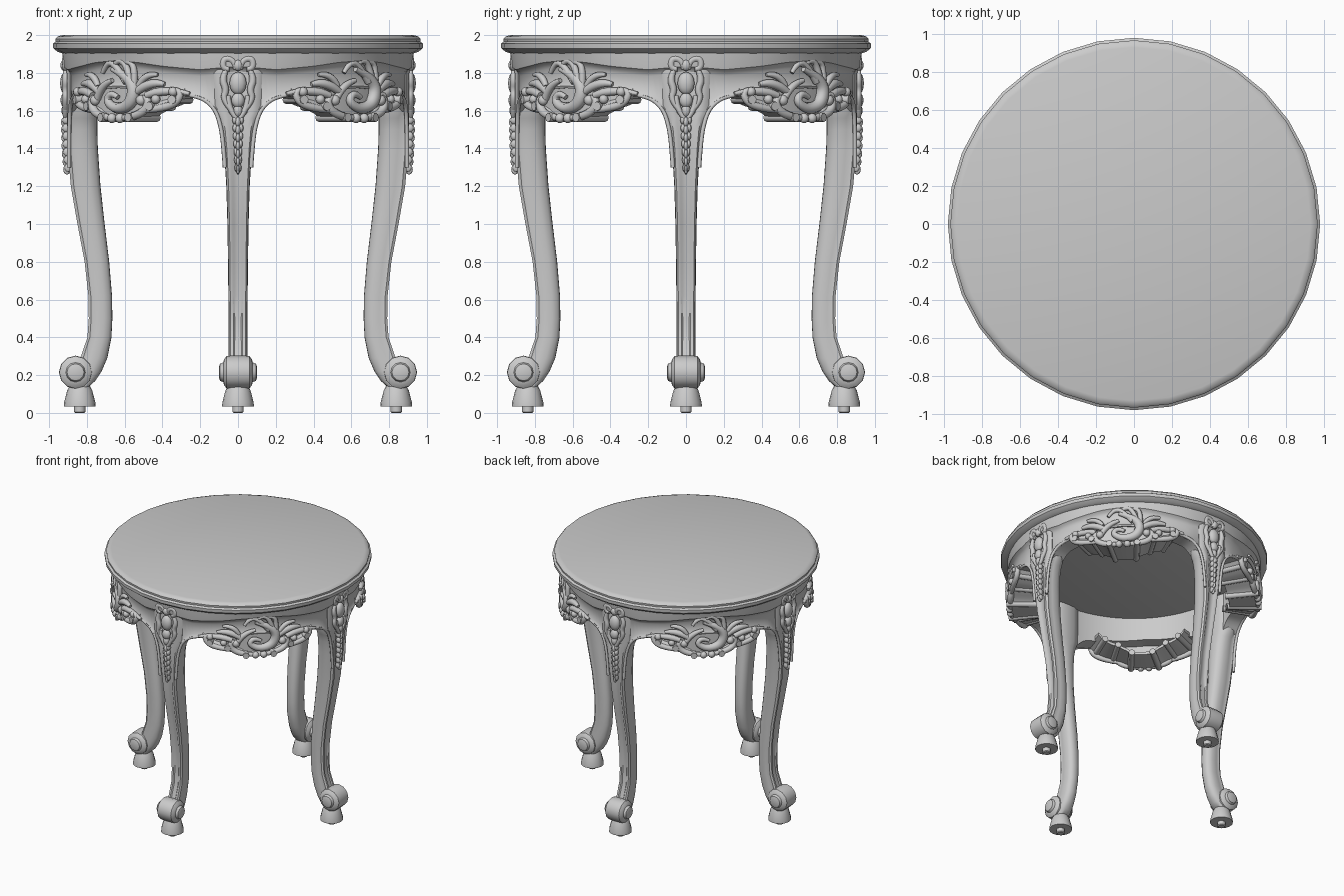
import bpy, bmesh
from math import sin, cos, pi
from mathutils import Vector, Matrix

if "Cube" in bpy.data.objects:
    bpy.data.objects.remove(bpy.data.objects["Cube"])

R = 0.9                      # reference radius for distances along the apron
Q = R * pi / 2               # length of one quarter


def pos(u, z, r):
    return Vector((r * sin(u / R), -r * cos(u / R), z))


def interp(table, x):
    for a, b in zip(table, table[1:]):
        if x <= b[0]:
            t = max(0, (x - a[0]) / (b[0] - a[0]))
            return a[1] + (b[1] - a[1]) * t
    return table[-1][1]


def finish(name, bm, angle=40):
    bmesh.ops.recalc_face_normals(bm, faces=bm.faces)
    me = bpy.data.meshes.new(name)
    bm.to_mesh(me)
    bm.free()
    ob = bpy.data.objects.new(name, me)
    bpy.context.collection.objects.link(ob)
    bpy.ops.object.select_all(action='DESELECT')
    ob.select_set(True)
    bpy.context.view_layer.objects.active = ob
    bpy.ops.object.shade_smooth_by_angle(angle=angle * pi / 180)
    return ob


def loft(name, rings, loop=False, angle=40):
    bm = bmesh.new()
    vs = [[bm.verts.new(p) for p in ring] for ring in rings]
    n = len(vs[0])
    for i in range(len(vs) if loop else len(vs) - 1):
        a, b = vs[i], vs[(i + 1) % len(vs)]
        for j in range(n):
            bm.faces.new((a[j], a[(j + 1) % n], b[(j + 1) % n], b[j]))
    if not loop:
        bm.faces.new(vs[0])
        bm.faces.new(vs[-1])
    return finish(name, bm, angle)


def lathe(name, profile, sides, centre=(0, 0)):
    return loft(name, [[(centre[0] + r * cos(2 * pi * k / sides), centre[1] + r * sin(2 * pi * k / sides), z)
                        for k in range(sides)] for r, z in profile])


def around(ob):
    for k in (1, 2, 3):
        c = ob.copy()
        c.name = ob.name
        c.rotation_euler.z = k * pi / 2
        bpy.context.collection.objects.link(c)


def tubes(name, strokes):
    """Each stroke is a list of (point, radius); carved as smooth tapering rods."""
    cu = bpy.data.curves.new(name, 'CURVE')
    cu.dimensions = '3D'
    cu.bevel_depth = 1
    cu.bevel_resolution = 2
    cu.use_fill_caps = True
    for st in strokes:
        sp = cu.splines.new('NURBS')
        sp.points.add(len(st) - 1)
        for p, (co, rad) in zip(sp.points, st):
            p.co = (*co, 1)
            p.radius = rad
        sp.order_u = min(3, len(st))
        sp.use_endpoint_u = True
        sp.resolution_u = 5
    tmp = bpy.data.objects.new(name + "_curve", cu)
    bpy.context.collection.objects.link(tmp)
    dg = bpy.context.evaluated_depsgraph_get()
    me = bpy.data.meshes.new_from_object(tmp.evaluated_get(dg))
    bpy.data.objects.remove(tmp)
    bm = bmesh.new()
    bm.from_mesh(me)
    return finish(name, bm, 50)


def blobs(name, items):
    """Each item: (u, z, r, half width, half depth, half height)."""
    bm = bmesh.new()
    for u, z, r, a, b, c in items:
        m = Matrix.Translation(pos(u, z, r)) @ Matrix.Rotation(u / R, 4, 'Z') @ Matrix.Diagonal((a, b, c, 1))
        bmesh.ops.create_uvsphere(bm, u_segments=12, v_segments=8, radius=1, matrix=m)
    return finish(name, bm, 60)


# Round top with moulded edge
lathe("table_top", [(.92, 1.9), (.955, 1.912), (.978, 1.93), (.98, 1.955), (.965, 1.965),
                    (.967, 1.98), (.955, 1.993), (.93, 2.0)], 32)

# Apron: wavy lip, arched lower edge
low = [(0, 1.58), (.1, 1.58), (.125, 1.61), (.16, 1.645), (.2, 1.665), (.27, 1.677), (.4, 1.70), (.71, 1.72)]
lip = [(0, 1.83), (.2, 1.812), (.4, 1.83), (.55, 1.85), (.71, 1.86)]
rings = []
for i in range(192):
    u = 4 * Q * i / 192
    d = min(u % Q, Q - u % Q)
    zb, zm = interp(low, d), interp(lip, d)
    rings.append([pos(u, z, r) for r, z in (
        (.93, 1.905), (.925, zm + .025), (.922, zm + .005), (.905, zm - .008), (.893, zm - .03),
        (.893, zb + .03), (.905, zb + .012), (.9, zb), (.775, zb), (.775, 1.905))])
loft("apron", rings, loop=True)

# Scalloped shell panel below each apron middle, with a deep soffit
lobe = [(0, 1.55), (.1, 1.552), (.14, 1.58), (.2, 1.60), (.24, 1.615), (.3, 1.625), (.37, 1.65), (.42, 1.69)]
rings = []
for i in range(33):
    du = -.42 + .84 * i / 32
    zl = interp(lobe, abs(du))
    rings.append([pos(Q / 2 + du, z, r) for r, z in (
        (.89, 1.73), (.892, zl + .03), (.92, zl), (.70, zl), (.70, zl + .022), (.87, zl + .03), (.87, 1.73))])
around(loft("shell_panel", rings))
around(tubes("shell_ribs", [[(pos(Q / 2 + s * d, interp(lobe, d) + .012, r), .024) for r in (.935, .8, .685)]
                            for s in (-1, 1) for d in (.1, .23, .36)]))

# Carved foliage and scrolls over the shell panel (distance, height, thickness)
single = [
    [(-.03, 1.82, .015), (.06, 1.79, .025), (.13, 1.72, .036), (.10, 1.63, .036), (0, 1.605, .028),
     (-.08, 1.65, .022), (-.04, 1.70, .018), (.01, 1.67, .014)],
    [(-.11, 1.80, .012), (-.07, 1.86, .016), (.0, 1.84, .018), (.07, 1.75, .02)],
    [(-.03, 1.83, .012), (.02, 1.88, .016), (.08, 1.83, .018), (.10, 1.75, .02)],
    [(.03, 1.85, .01), (.10, 1.87, .016), (.13, 1.80, .018), (.12, 1.72, .02)],
    [(-.16, 1.66, .02), (-.12, 1.74, .025), (-.03, 1.76, .012)],
]
paired = [
    [(.02, 1.56, .015), (.12, 1.565, .022), (.21, 1.61, .024), (.21, 1.68, .018), (.15, 1.66, .014)],
    [(.18, 1.60, .015), (.28, 1.61, .02), (.38, 1.64, .022), (.41, 1.71, .018), (.34, 1.71, .014)],
    [(.14, 1.70, .02), (.22, 1.76, .032), (.31, 1.74, .012)],
    [(.2, 1.68, .02), (.3, 1.72, .028), (.45, 1.69, .01)],
    [(.15, 1.73, .015), (.19, 1.80, .024), (.27, 1.79, .01)],
]
strokes = single + [[(s * a, b, c) for a, b, c in st] for st in paired for s in (-1, 1)]
around(tubes("apron_carving", [[(pos(Q / 2 + a, b, .91), c) for a, b, c in st] for st in strokes]))
around(blobs("apron_buds", [(Q / 2 + s * a, b, .915, c, .025, c) for s in (-1, 1) for a, b, c in
                            ((.17, 1.655, .028), (.36, 1.70, .025), (.03, 1.56, .026), (.26, 1.66, .025))]))

# Cabriole legs: height, outer radius, inner radius, half width
leg = [(.13, .86, .80, .05), (.17, .87, .755, .052), (.22, .86, .722, .052), (.29, .835, .692, .05),
       (.4, .797, .67, .049), (.5, .79, .665, .049), (.62, .792, .667, .051), (.8, .812, .682, .053),
       (1.0, .85, .706, .056), (1.2, .885, .728, .062), (1.4, .902, .742, .074), (1.5, .905, .745, .085),
       (1.56, .905, .745, .1), (1.61, .905, .745, .125), (1.75, .905, .745, .13), (1.905, .91, .745, .13)]
half = [(0, .06), (.35, .06), (.5, 0), (.8, 0), (.97, .1), (.9, .2), (1, .35), (1, .65), (.8, .88), (.4, .99)]
sect = half + [(0, 1)] + [(-a, b) for a, b in reversed(half[1:])]
around(loft("leg", [[(a * w, -(o + (i - o) * b), z) for a, b in sect] for z, o, i, w in leg], angle=45))
outer = [(z, o) for z, o, i, w in leg]

# Raised bead running up each leg edge and along the arch
edge = [(.07, 1.3), (.08, 1.45), (.1, 1.55), (.13, 1.62), (.2, 1.675), (.3, 1.69)]
around(tubes("arch_bead", [[(pos(s * u, z, .898), .011) for u, z in edge] for s in (-1, 1)]))

# Scroll at the foot of each leg, turned across the leg
side = [(.1, .03), (.095, .045), (.078, .052), (.074, .068), (.06, .086), (.035, .088)]
prof = [(-x, r) for x, r in side] + side[::-1]
around(loft("foot_scroll", [[(x, -.86 + r * sin(2 * pi * k / 12), .215 + r * cos(2 * pi * k / 12))
                             for k in range(12)] for x, r in prof]))

# Cup feet with small pins
around(lathe("foot_cup", [(.084, .035), (.083, .055), (.066, .12), (.05, .15)], 16, (0, -.838)))
around(lathe("foot_pin", [(.024, 0), (.03, .006), (.03, .05)], 12, (0, -.838)))

# Knee cartouche: boss, side scrolls and crest
around(tubes("knee_scrolls", [[(pos(s * a, b, .915), c) for a, b, c in st] for s in (-1, 1) for st in (
    [(.01, 1.82, .014), (.02, 1.87, .018), (.075, 1.88, .02), (.08, 1.82, .018), (.045, 1.82, .014)],
    [(.06, 1.82, .012), (.085, 1.77, .02), (.06, 1.71, .018), (.08, 1.66, .016), (.04, 1.61, .014)],
    [(.05, 1.68, .014), (.055, 1.62, .018), (.01, 1.56, .012)])]))
around(blobs("knee_boss", [(0, 1.745, .912, .045, .03, .06), (0, 1.84, .918, .025, .022, .03),
                           (0, 1.655, .915, .035, .025, .04), (0, 1.60, .91, .025, .025, .035)]))

# Bellflower drop down the front of each leg
drop = []
for k in range(7):
    z, s = 1.55 - .042 * k, .021 - .0014 * k
    r = interp(outer, z)
    drop += [(0, z - .01, r + .012, s * .7, .02, .026), (-s * .8, z, r + .005, s * .65, .02, .022),
             (s * .8, z, r + .005, s * .65, .02, .022)]
around(blobs("bellflower_drop", drop))
